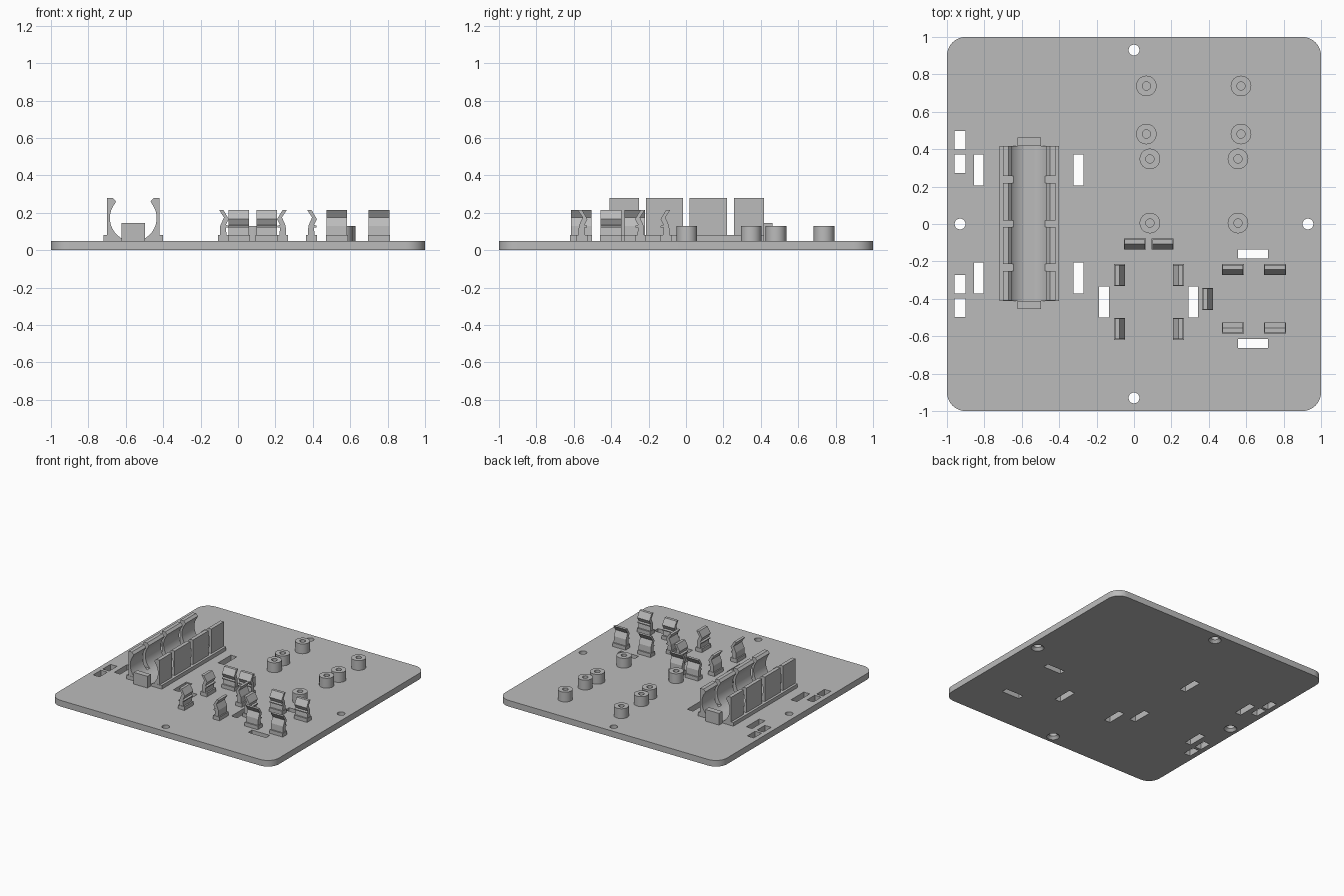
import bpy, bmesh, math
from mathutils import Matrix, Vector

cube = bpy.data.objects.get("Cube")
if cube:
    bpy.data.objects.remove(cube, do_unlink=True)

GREY = (0.5, 0.5, 0.5, 1)
grey = bpy.data.materials.new("plain grey")
grey.use_nodes = True
grey.diffuse_color = GREY
grey.node_tree.nodes["Principled BSDF"].inputs["Base Color"].default_value = GREY

TOP = 0.05          # upper surface of the board


def finish(name, bm, smooth=False):
    bmesh.ops.recalc_face_normals(bm, faces=bm.faces)
    mesh = bpy.data.meshes.new(name)
    bm.to_mesh(mesh)
    bm.free()
    mesh.materials.append(grey)
    obj = bpy.data.objects.new(name, mesh)
    bpy.context.collection.objects.link(obj)
    if smooth:
        bpy.ops.object.select_all(action="DESELECT")
        obj.select_set(True)
        bpy.context.view_layer.objects.active = obj
        bpy.ops.object.shade_smooth_by_angle(angle=math.radians(30))
    return obj


def add_box(bm, x, y, z, sx, sy, sz):
    matrix = Matrix.Translation((x, y, z)) @ Matrix.Diagonal((sx, sy, sz, 1))
    return bmesh.ops.create_cube(bm, size=1, matrix=matrix)["verts"]


def add_lathe(bm, profile, x, y, closed, steps=32):
    """Revolve (radius, z) points; closed joins last to first, otherwise caps the ends."""
    rings = []
    for r, z in profile:
        rings.append([bm.verts.new((x + r * math.cos(a), y + r * math.sin(a), z))
                      for a in (math.tau * i / steps for i in range(steps))])
    pairs = list(zip(rings, rings[1:]))
    if closed:
        pairs.append((rings[-1], rings[0]))
    else:
        bm.faces.new(rings[0])
        bm.faces.new(rings[-1])
    for lower, upper in pairs:
        for i in range(steps):
            j = (i + 1) % steps
            bm.faces.new((lower[i], lower[j], upper[j], upper[i]))


def prism(name, profile, length, x, y, angle=0, smooth=False):
    """Extrude a (u, z) profile along local y, then turn it about z."""
    bm = bmesh.new()
    face = bm.faces.new([bm.verts.new((u, -length / 2, z)) for u, z in profile])
    moved = bmesh.ops.extrude_face_region(bm, geom=[face])["geom"]
    bmesh.ops.translate(bm, vec=Vector((0, length, 0)),
                        verts=[g for g in moved if isinstance(g, bmesh.types.BMVert)])
    bm.transform(Matrix.Translation((x, y, 0)) @ Matrix.Rotation(math.radians(angle), 4, "Z"))
    return finish(name, bm, smooth)


# Board with rounded corners
bm = bmesh.new()
add_box(bm, 0, 0, TOP / 2, 2, 2, TOP)
uprights = [e for e in bm.edges if abs(e.verts[0].co.z - e.verts[1].co.z) > 0.01]
bmesh.ops.bevel(bm, geom=uprights, offset=0.1, segments=10, profile=0.5, affect="EDGES")
board = finish("board", bm)

# Slots and countersunk screw holes cut through the board
bm = bmesh.new()
slots = [(-0.16, -0.417, 0.053, 0.165), (0.317, -0.417, 0.053, 0.165),
         (0.636, -0.16, 0.16, 0.048), (0.636, -0.638, 0.16, 0.048)]
for side in (1, -1):
    slots += [(-0.93, 0.447 * side, 0.058, 0.1), (-0.93, 0.322 * side, 0.058, 0.1),
              (-0.83, 0.288 * side, 0.053, 0.165), (-0.297, 0.288 * side, 0.053, 0.165)]
for x, y, sx, sy in slots:
    add_box(bm, x, y, TOP / 2, sx, sy, 0.1)
for x, y in ((0, 0.93), (0, -0.93), (0.93, 0), (-0.93, 0)):
    add_lathe(bm, [(0.052, -0.005), (0.029, 0.02), (0.029, 0.07)], x, y, closed=False)
cutter = finish("board_cutter", bm)
cutter.hide_render = True
cut = board.modifiers.new("openings", "BOOLEAN")
cut.operation = "DIFFERENCE"
cut.solver = "EXACT"
cut.object = cutter
bpy.ops.object.select_all(action="DESELECT")
board.select_set(True)
bpy.context.view_layer.objects.active = board
bpy.ops.object.modifier_apply(modifier=cut.name)
bpy.data.objects.remove(cutter, do_unlink=True)
bpy.ops.object.shade_smooth_by_angle(angle=math.radians(30))

# Hollow standoffs
for x0, x1, y in ((0.066, 0.572, 0.738), (0.066, 0.572, 0.481),
                  (0.085, 0.556, 0.348), (0.085, 0.556, 0.005)):
    for x in (x0, x1):
        bm = bmesh.new()
        add_lathe(bm, [(0.022, TOP), (0.022, 0.13), (0.055, 0.13), (0.055, TOP)], x, y, closed=True)
        finish("standoff", bm, smooth=True)

# Long cradle: two rails, four pairs of curved jaws, an end stop at each end
CX, RADIUS, AXIS = -0.56, 0.125, 0.172


def bore(z_from, z_to, steps):
    """Points on the left of the cradle bore between two heights."""
    a, b = (math.asin((z - AXIS) / RADIUS) for z in (z_from, z_to))
    angles = [a + (b - a) * i / steps for i in range(steps + 1)]
    return [(-RADIUS * math.cos(t), AXIS + RADIUS * math.sin(t)) for t in angles]


rail = [(-0.16, TOP), (-0.16, 0.08)] + bore(0.08, TOP, 6)
jaw = [(-0.14, 0.08), (-0.14, 0.28), (-0.11, 0.28), (-0.093, 0.262)] + bore(0.25, 0.08, 16)
for turn in (0, 180):
    prism("cradle_rail", rail, 0.828, CX, 0.003, turn, True)
    for y, length in ((0.337, 0.16), (0.12, 0.2), (-0.115, 0.2), (-0.33, 0.16)):
        prism("cradle_jaw", jaw, length, CX, y, turn, True)
for y in (0.44, -0.433):
    bm = bmesh.new()
    add_box(bm, CX, y, 0.0975, 0.124, 0.045, 0.095)
    finish("cradle_end_stop", bm)

# Snap clips: a foot and a bent spring arm with a small ledge, facing the held part
foot = [(-0.029, TOP), (-0.029, 0.08), (0.029, 0.08), (0.029, TOP)]
arm = [(-0.019, 0.08), (-0.017, 0.13), (0.003, 0.175), (-0.023, 0.215), (0, 0.215),
       (0.029, 0.166), (0.013, 0.135), (0.028, 0.13), (0.028, 0.122), (0.013, 0.12), (0.017, 0.08)]
clips = [(0.005, -0.107, -90), (0.153, -0.107, -90), (0.393, -0.401, 0)]
for y in (-0.273, -0.561):
    clips += [(-0.078, y, 0), (0.238, y, 180)]
for x in (0.529, 0.754):
    clips += [(x, -0.243, -90), (x, -0.556, 90)]
for x, y, angle in clips:
    prism("clip_foot", foot, 0.118, x, y, angle)
    prism("clip_arm", arm, 0.11, x, y, angle)
